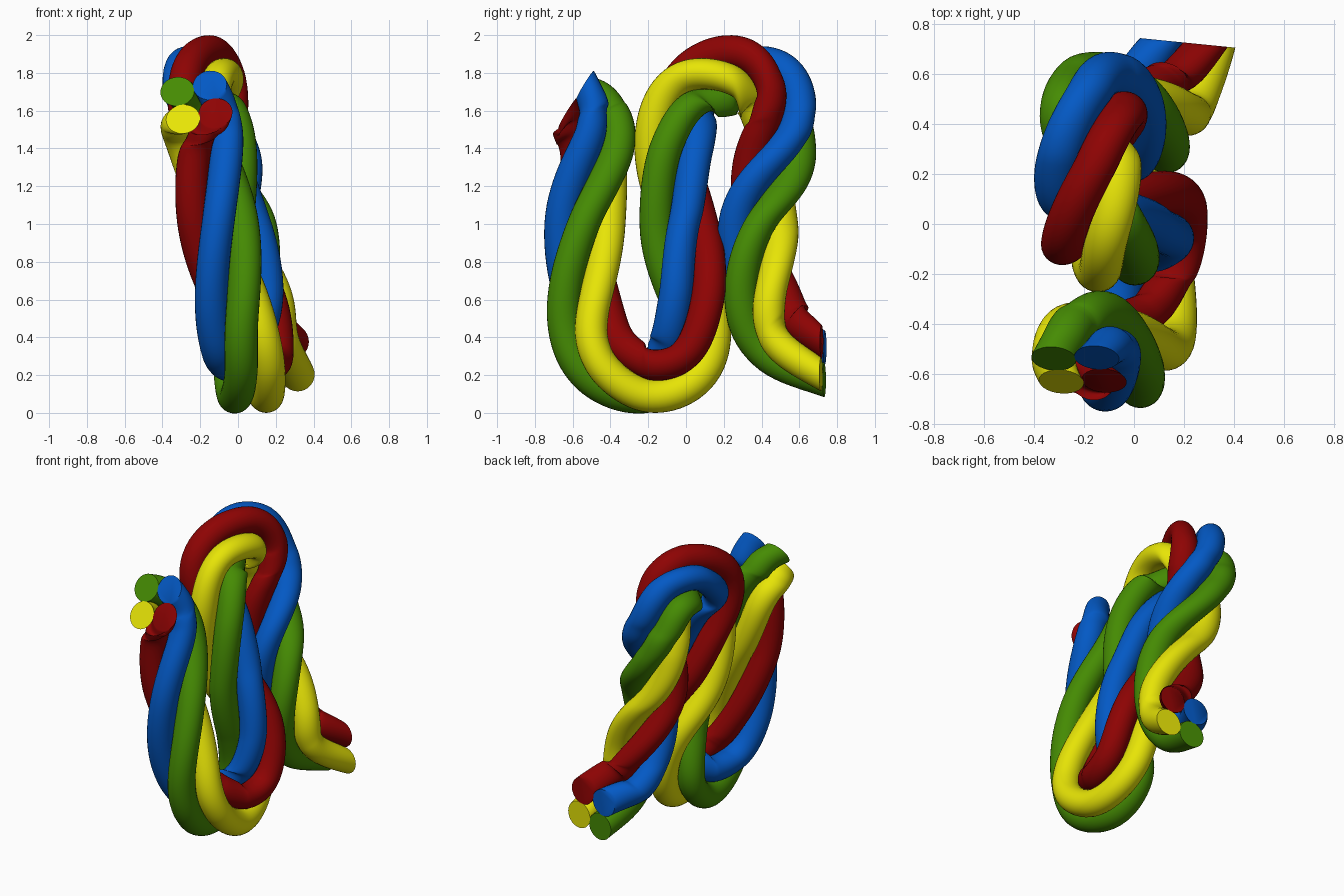
import bpy
import bmesh
import math
from mathutils import Vector

default_cube = bpy.data.objects.get("Cube")
if default_cube:
    bpy.data.objects.remove(default_cube, do_unlink=True)

STRAND_RADIUS = 0.09
BUNDLE_RADIUS = 0.124
SIDES = 28
STEPS = 12

# Centre line of the twisted bundle: x, y, z and twist in degrees
PATH = [
    (-.22, -.583, 1.645, -55), (-.205, -.515, 1.56, -18), (-.168, -.472, 1.4, 28),
    (-.105, -.535, 1, 90), (-.02, -.53, .52, 160), (.035, -.43, .28, 190),
    (.065, -.2, .18, 225), (.08, -.005, .3, 265), (.07, .035, .6, 312),
    (-.04, -.038, 1, 378), (-.11, -.064, 1.4, 434), (-.19, .018, 1.69, 492),
    (-.18, .257, 1.79, 555), (-.165, .44, 1.717, 624), (-.14, .495, 1.56, 662),
    (-.105, .485, 1.4, 704), (-.015, .385, 1, 800), (.08, .41, .6, 880),
    (.11, .5, .41, 910), (.215, .725, .275, 935),
]
# Directions the two cut ends face along
HEAD = Vector((.08, .85, -.52))
TAIL = Vector((.1, 1, 0))

STRANDS = {
    "blue": (0.001, 0.1, 0.56),
    "red": (0.27, 0.001, 0.001),
    "yellow": (0.8, 0.78, 0.002),
    "green": (0.06, 0.26, 0.001),
}


def make_material(name, colour):
    material = bpy.data.materials.new(name)
    material.use_nodes = True
    material.diffuse_color = (*colour, 1)
    shader = material.node_tree.nodes["Principled BSDF"]
    shader.inputs["Base Color"].default_value = (*colour, 1)
    shader.inputs["Roughness"].default_value = 0.6
    return material


def smooth_path(points):
    """Catmull-Rom samples of position and twist."""
    points = [Vector(p) for p in points]
    padded = [2 * points[0] - points[1], *points, 2 * points[-1] - points[-2]]
    samples = []
    for before, start, end, after in zip(padded, padded[1:], padded[2:], padded[3:]):
        for step in range(STEPS):
            t = step / STEPS
            samples.append(start + (end - before) * (t / 2)
                           + (2 * before - 5 * start + 4 * end - after) * (t * t / 2)
                           + (3 * (start - end) + after - before) * (t ** 3 / 2))
    return samples + [points[-1]]


def bundle_frames(samples):
    """Centre, sideways axis, inward axis and twist at every sample."""
    frames = []
    last = len(samples) - 1
    for i, sample in enumerate(samples):
        tangent = samples[min(i + 1, last)].xyz - samples[max(i - 1, 0)].xyz
        tangent.normalize()
        # Both ends turn gradually towards their cut planes
        for target, distance in ((HEAD, i), (TAIL, last - i)):
            blend = max(0, 1 - distance / STEPS)
            tangent = tangent.lerp(target.normalized(), blend).normalized()
        side = Vector((1, 0, 0))
        side = (side - tangent * side.dot(tangent)).normalized()
        frames.append((sample.xyz, side, tangent.cross(side), math.radians(sample.w)))
    return frames


def on_circle(centre, side, across, angle, radius):
    return centre + (side * math.cos(angle) + across * math.sin(angle)) * radius


def make_strand(name, frames, phase, material):
    bm = bmesh.new()
    rings = []
    for centre, side, across, twist in frames:
        core = on_circle(centre, side, across, twist + phase, BUNDLE_RADIUS)
        rings.append([
            bm.verts.new(on_circle(core, side, across, math.tau * k / SIDES, STRAND_RADIUS))
            for k in range(SIDES)
        ])
    for ring, following in zip(rings, rings[1:]):
        for k in range(SIDES):
            n = (k + 1) % SIDES
            bm.faces.new((ring[k], ring[n], following[n], following[k]))
    # Flat cut ends
    bm.faces.new(rings[0])
    bm.faces.new(rings[-1])
    bmesh.ops.recalc_face_normals(bm, faces=bm.faces)
    mesh = bpy.data.meshes.new(name)
    bm.to_mesh(mesh)
    bm.free()
    mesh.materials.append(material)
    strand = bpy.data.objects.new(name, mesh)
    bpy.context.collection.objects.link(strand)
    return strand


# Four strands, a quarter turn apart
frames = bundle_frames(smooth_path(PATH))
bpy.ops.object.select_all(action="DESELECT")
for index, (colour_name, colour) in enumerate(STRANDS.items()):
    strand = make_strand(colour_name + "_strand", frames, index * math.pi / 2,
                         make_material(colour_name, colour))
    strand.select_set(True)
    bpy.context.view_layer.objects.active = strand
bpy.ops.object.shade_smooth_by_angle(angle=math.radians(50))
